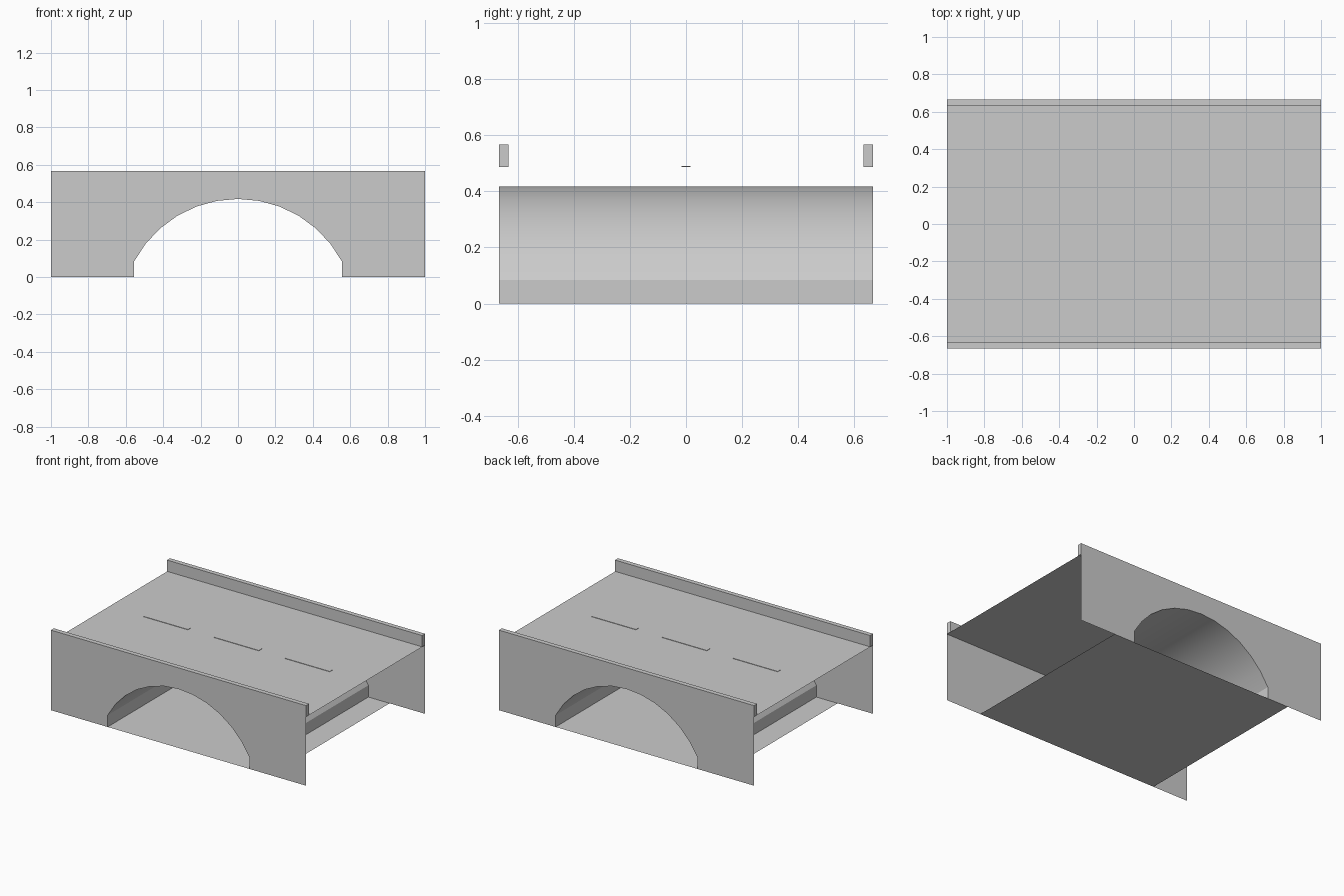
import bpy, bmesh
from math import sin, cos, asin

if "Cube" in bpy.data.objects:
    bpy.data.objects.remove(bpy.data.objects["Cube"])

W, D = 1.0, 0.6667          # half length and half depth
DECK, TOP = 0.4875, 0.5675  # deck height, parapet top
AW, SPRING, CROWN, SEGS = 0.5556, 0.0833, 0.4175, 12


def make(name, verts, faces):
    me = bpy.data.meshes.new(name)
    me.from_pydata(verts, [], faces)
    ob = bpy.data.objects.new(name, me)
    bpy.context.collection.objects.link(ob)
    return ob


def box(name, x0, x1, y0, y1, z0, z1):
    v = [(x, y, z) for x in (x0, x1) for y in (y0, y1) for z in (z0, z1)]
    f = [(0, 1, 3, 2), (4, 6, 7, 5), (0, 4, 5, 1),
         (2, 3, 7, 6), (0, 2, 6, 4), (1, 5, 7, 3)]
    return make(name, v, f)


def sheet(name, x, z):
    return make(name, [(-x, -D, z), (x, -D, z), (x, D, z), (-x, D, z)], [(0, 1, 2, 3)])


# Arch profile: vertical legs and a circular arc
rise = CROWN - SPRING
R = (AW ** 2 + rise ** 2) / (2 * rise)
half = asin(AW / R)
arch = [(-AW, 0)]
for i in range(SEGS + 1):
    a = -half + 2 * half * i / SEGS
    arch.append((R * sin(a), CROWN - R + R * cos(a)))
arch.append((AW, 0))
n = len(arch)

# Arched side walls with parapets above
outline = [(-W, 0)] + arch + [(W, 0), (W, DECK), (-W, DECK)]
for side, s in (("front", -1), ("back", 1)):
    idx = list(range(len(outline)))
    make(side + "_wall", [(x, s * D, z) for x, z in outline],
         [idx if s < 0 else idx[::-1]])
    y0, y1 = sorted((s * D, s * (D - 0.0333)))
    box(side + "_parapet", -W, W, y0, y1, DECK, TOP)

# Tunnel vault
vault = make("tunnel_vault",
             [(x, -D, z) for x, z in arch] + [(x, D, z) for x, z in arch],
             [(i, i + 1, n + i + 1, n + i) for i in range(n - 1)])
bpy.context.view_layer.objects.active = vault
vault.select_set(True)
bpy.ops.object.shade_smooth_by_angle(angle=0.5)

# Deck and channel floor
sheet("road_deck", W, DECK - 0.001)
sheet("channel_floor", 0.722, 0)

# Lane dashes
for i in (-1, 0, 1):
    cx = i * 0.5556
    box("lane_dash", cx - 0.175, cx + 0.175, -0.0165, 0.0165, DECK - 0.001, DECK + 0.002)
